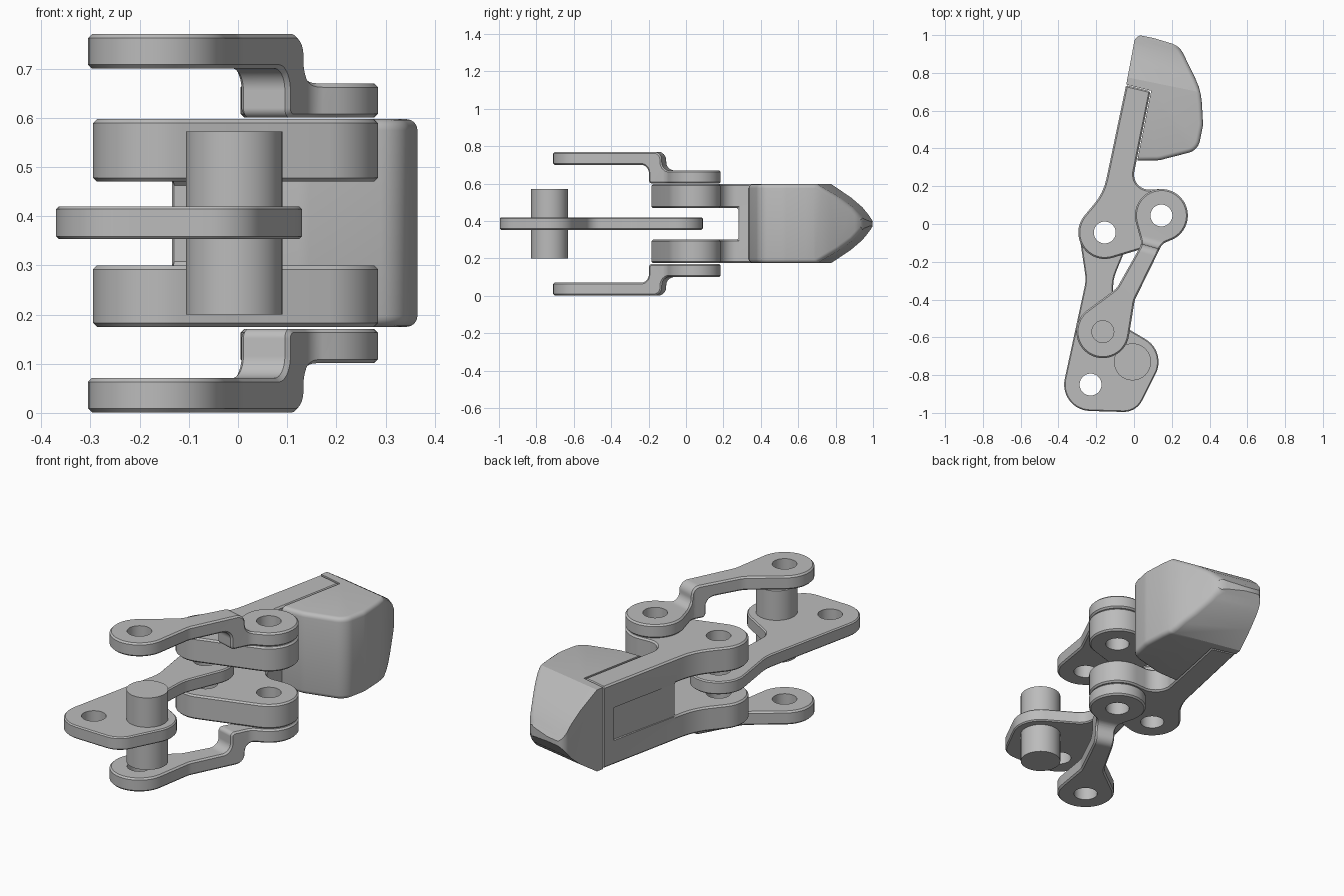
import bpy, bmesh
from math import atan2, acos, cos, sin, pi, hypot, ceil, radians
from mathutils import Matrix, Vector

if "Cube" in bpy.data.objects:
    bpy.data.objects.remove(bpy.data.objects["Cube"])

grey = bpy.data.materials.new("plain grey")
grey.use_nodes = True
grey.diffuse_color = (0.5, 0.5, 0.5, 1)
grey.node_tree.nodes["Principled BSDF"].inputs["Base Color"].default_value = (0.5, 0.5, 0.5, 1)

MID = 0.386        # height of the mirror plane
HOLE = 0.058       # radius of every bolt hole


def belt(circles):
    """Outline wrapped around circles; a negative radius is a concave fillet, zero a corner."""
    count = len(circles)
    normals = []
    for i, (ax, ay, ar) in enumerate(circles):
        bx, by, br = circles[(i + 1) % count]
        ratio = (br - ar) / hypot(bx - ax, by - ay)
        normals.append(atan2(by - ay, bx - ax) + acos(max(-1, min(1, ratio))))
    points = []
    for i, (x, y, r) in enumerate(circles):
        start = normals[i - 1]
        turn = (normals[i] - start + pi) % (2 * pi) - pi
        if r > 0 and turn < -0.5:
            turn += 2 * pi
        if r < 0 and turn > 0.5:
            turn -= 2 * pi
        steps = max(1, ceil(abs(turn) / 0.14)) if r else 0
        for k in range(steps + 1):
            a = start + turn * k / max(1, steps)
            p = Vector((x - r * cos(a), y - r * sin(a)))
            if not points or (p - points[-1]).length > 0.0005:
                points.append(p)
    return points


def prism(name, outline, low, high, frame=Matrix()):
    bm = bmesh.new()
    rings = [[bm.verts.new(frame @ Vector((p[0], p[1], h))) for p in outline] for h in (low, high)]
    bm.faces.new(rings[0][::-1])
    bm.faces.new(rings[1])
    for i in range(len(outline)):
        bm.faces.new((rings[0][i - 1], rings[0][i], rings[1][i], rings[1][i - 1]))
    mesh = bpy.data.meshes.new(name)
    bm.to_mesh(mesh)
    bm.free()
    obj = bpy.data.objects.new(name, mesh)
    bpy.context.collection.objects.link(obj)
    mesh.materials.append(grey)
    return obj


def disc(x, y, r, sides=48):
    return [(x + r * cos(2 * pi * i / sides), y + r * sin(2 * pi * i / sides)) for i in range(sides)]


def bake(obj):
    bpy.context.view_layer.update()
    graph = bpy.context.evaluated_depsgraph_get()
    mesh = bpy.data.meshes.new_from_object(obj.evaluated_get(graph))
    obj.modifiers.clear()
    obj.data = mesh


def combine(obj, tool, operation="DIFFERENCE"):
    mod = obj.modifiers.new("cut", "BOOLEAN")
    mod.operation, mod.solver, mod.object = operation, "EXACT", tool
    bake(obj)
    bpy.data.objects.remove(tool)


def chamfer(obj, width=0.008):
    mod = obj.modifiers.new("chamfer", "BEVEL")
    mod.width, mod.segments = width, 1
    mod.limit_method, mod.angle_limit = "ANGLE", radians(40)
    mod.use_clamp_overlap = False
    bake(obj)


def drill(obj, *centres):
    for x, y in centres:
        combine(obj, prism("drill", disc(x, y, HOLE), -0.1, 0.9))


def side_frame(dx, dy):
    """Places a (distance, height) profile along a horizontal direction."""
    size = hypot(dx, dy)
    dx, dy = dx / size, dy / size
    return Matrix(((dx, 0, dy, 0), (dy, 0, -dx, 0), (0, 1, 0, 0), (0, 0, 0, 1)))


knuckle, lever_bolt = (-0.155, -0.045), (0.145, 0.045)
link_bolt, base_bolt = (-0.165, -0.57), (-0.23, -0.85)

# Forked arm with two bolt ears on each prong
arm = prism("forked_arm", belt([
    (*knuckle, 0.14), (*lever_bolt, 0.14), (0.08, 0.262, -0.08),
    (0.087, 0.703, 0), (-0.042, 0.735, 0), (-0.44, 0.3, -0.3)]), 0.175, 0.597)
slot = [(-1, -1), (1, -1), (1, 0.28), (-1, 0.28)]
combine(arm, prism("slot", slot, 0.30, 0.47))
chamfer(arm)
pocket = [(-0.25, 0.275), (-0.136, 0.275), (-0.044, 0.67), (-0.25, 0.67)]
combine(arm, prism("pocket", pocket, 0.30, 0.47))
drill(arm, knuckle, lever_bolt)

# Tip pad, tapered toward its end
pad = prism("tip_pad", belt([
    (0.017, 0.335, 0), (0.12, 0.437, 0.1), (0.27, 0.455, 0.08), (0.265, 0.53, 0.1),
    (0.02, 0.62, 0.34), (0.17, 0.86, 0.1), (0.045, 0.955, 0.045), (-0.041, 0.738, 0),
    (0.091, 0.705, 0)]), 0.175, 0.597)
half = [(0.74, 0.22), (0.86, 0.141), (0.924, 0.087), (0.966, 0.036), (0.985, 0.012)]
taper = [(s, MID - h) for s, h in half] + [(s, MID + h) for s, h in half[::-1]]
taper = [(0, MID - 0.22)] + taper + [(0, MID + 0.22)]
combine(pad, prism("taper", taper, -1, 1, side_frame(0.2, 0.98)), "INTERSECT")
bm = bmesh.new()
bm.from_mesh(pad.data)
bmesh.ops.remove_doubles(bm, verts=bm.verts, dist=0.001)
rim = []
for e in bm.edges:
    mid = (e.verts[0].co + e.verts[1].co) / 2
    if len(e.link_faces) == 2 and e.calc_face_angle(0) > radians(45) and 0.98 * mid.x - 0.2 * mid.y > -0.03:
        rim.append(e)
bmesh.ops.bevel(bm, geom=rim, offset=0.022, offset_type="OFFSET", segments=4,
                profile=0.5, affect="EDGES", clamp_overlap=False)
bm.to_mesh(pad.data)
bm.free()

# Middle link between the prongs, with its cross pin
middle = prism("middle_link", belt([
    (*base_bolt, 0.14), (-0.055, -0.885, 0.11), (-0.01, -0.73, 0.14),
    (-0.035, -0.46, -0.08), (0.09, -0.33, -0.2), (*knuckle, 0.135),
    (-0.457, -0.29, -0.2)]), 0.353, 0.42)
chamfer(middle, 0.006)
drill(middle, knuckle, base_bolt)
pin = prism("cross_pin", disc(-0.008, -0.73, 0.098, 64), 0.20, 0.572)

# Stepped side links, one above and one below
link_outline = belt([
    (*link_bolt, 0.14), (0.10, -0.434, -0.1), (0.194, -0.151, -0.06),
    (*lever_bolt, 0.14), (-0.023, -0.097, -0.06), (-0.168, -0.273, -0.1)])
step = belt([
    (-1, 0.70, 0), (-0.21, 0.655, -0.045), (-0.145, 0.62, 0.02), (1, 0.60, 0),
    (1, 0.67, 0), (-0.045, 0.715, -0.045), (-0.135, 0.725, 0.045), (-1, 0.77, 0)])
upper = prism("upper_side_link", link_outline, 0.5, 0.9)
combine(upper, prism("step", step, -1, 1, side_frame(0.27, 0.96)), "INTERSECT")
chamfer(upper)
drill(upper, link_bolt, lever_bolt)
lower = upper.copy()
lower.name = "lower_side_link"
lower.data = upper.data.copy()
lower.data.transform(Matrix.Translation((0, 0, 2 * MID - 0.001)) @ Matrix.Diagonal((1, 1, -1, 1)))
lower.data.flip_normals()
bpy.context.collection.objects.link(lower)

# Smooth curved walls, keep edges crisp
bpy.ops.object.select_all(action="DESELECT")
for obj in (arm, pad, middle, pin, upper, lower):
    obj.select_set(True)
bpy.context.view_layer.objects.active = arm
bpy.ops.object.shade_smooth_by_angle(angle=radians(32))
